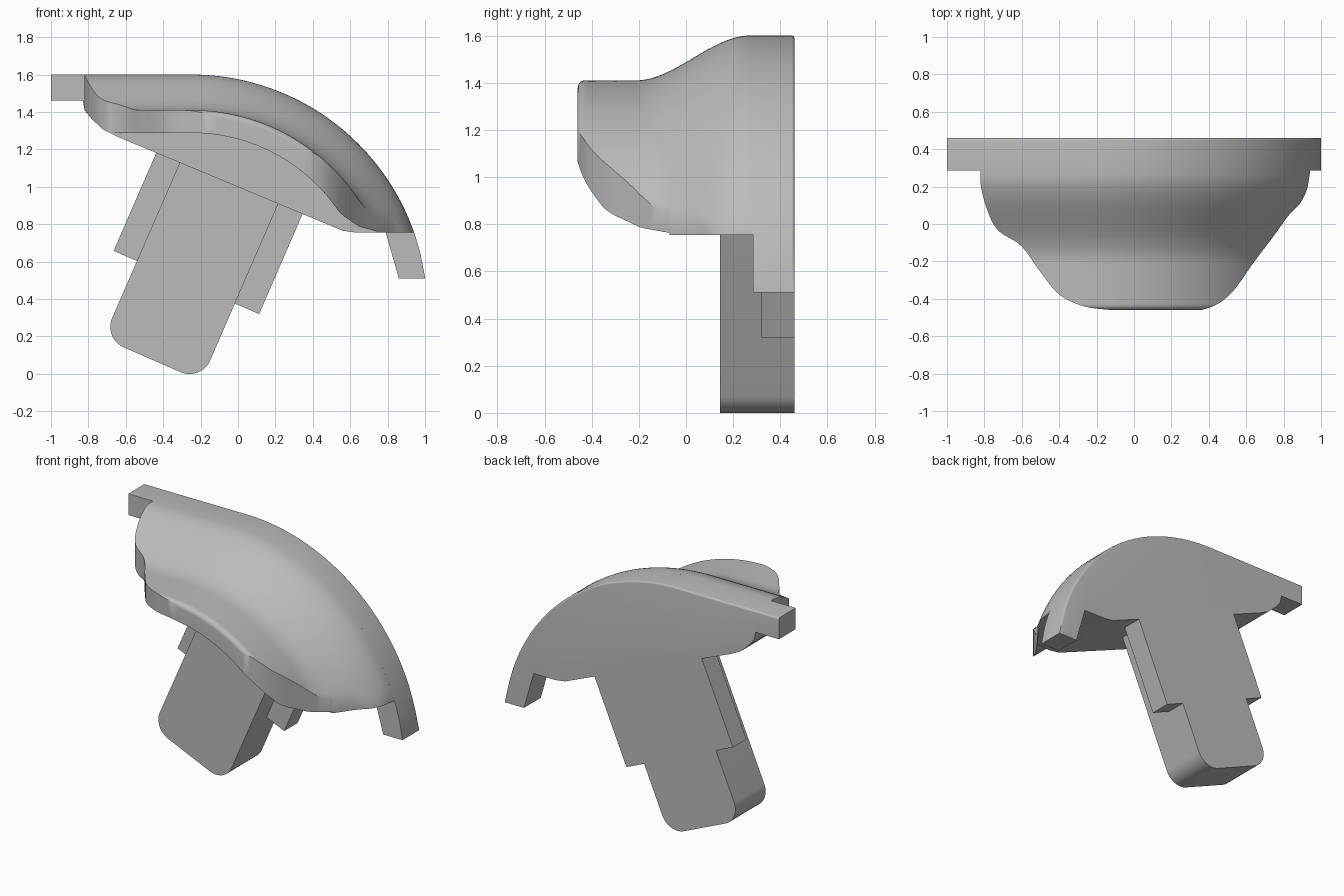
import bpy, bmesh, math

cube = bpy.data.objects.get("Cube")
if cube:
    bpy.data.objects.remove(cube)

grey = bpy.data.materials.new("plain grey")
grey.use_nodes = True
grey.diffuse_color = (0.5, 0.5, 0.5, 1)
grey.node_tree.nodes["Principled BSDF"].inputs["Base Color"].default_value = (0.5, 0.5, 0.5, 1)

BACK, STEP, WALL, FRONT = 0.46, 0.285, -0.07, -0.46   # depth planes
ARC_X, ARC_Z, ARC_R = -0.25, 0.337, 1.263             # crown arc
DROP = 0.19                                           # front step of the crown


def linear(points, x):
    for (x0, z0), (x1, z1) in zip(points, points[1:]):
        if x <= x1:
            return z0 + (z1 - z0) * max(0, x - x0) / (x1 - x0)
    return points[-1][1]


def smooth(points, x):
    """Cubic interpolation through the points."""
    n = len(points)
    x = min(max(x, points[0][0]), points[-1][0])

    def slope(i):
        a, b = points[max(i - 1, 0)], points[min(i + 1, n - 1)]
        return (b[1] - a[1]) / (b[0] - a[0])
    for i in range(n - 1):
        (x0, y0), (x1, y1) = points[i], points[i + 1]
        if x <= x1:
            h = x1 - x0
            t = (x - x0) / h
            return ((2 * t**3 - 3 * t**2 + 1) * y0 + (t**3 - 2 * t**2 + t) * h * slope(i)
                    + (3 * t**2 - 2 * t**3) * y1 + (t**3 - t**2) * h * slope(i + 1))


def finish(name, bm):
    bmesh.ops.remove_doubles(bm, verts=bm.verts, dist=0.00001)
    bmesh.ops.recalc_face_normals(bm, faces=bm.faces)
    mesh = bpy.data.meshes.new(name)
    bm.to_mesh(mesh)
    bm.free()
    mesh.materials.append(grey)
    obj = bpy.data.objects.new(name, mesh)
    bpy.context.collection.objects.link(obj)
    bpy.ops.object.select_all(action='DESELECT')
    obj.select_set(True)
    bpy.context.view_layer.objects.active = obj
    bpy.ops.object.shade_smooth_by_angle(angle=math.radians(32))
    return obj


def crown(x, d):
    """Height of the crown, sunk by d along its normal."""
    r = ARC_R - d
    return ARC_Z + (r if x < ARC_X else math.sqrt(max(0, r * r - (x - ARC_X) ** 2)))


def loft(name, stations, bottom):
    """Solid between crown and underside; stations are (y, sink, x samples)."""
    bm = bmesh.new()
    rows = []
    for y, d, xs in stations:
        low = [bm.verts.new((x, y, bottom(x))) for x in xs]
        top = [bm.verts.new((x, y, max(crown(x, d), bottom(x) + 0.001))) for x in xs]
        rows.append((low, top))
    n = len(rows[0][0])
    for (l0, t0), (l1, t1) in zip(rows, rows[1:]):
        for a, b in ((l0, l1), (t0, t1)):
            for i in range(n - 1):
                bm.faces.new((a[i], a[i + 1], b[i + 1], b[i]))
        for i in (0, n - 1):
            bm.faces.new((l0[i], t0[i], t1[i], l1[i]))
    for low, top in (rows[0], rows[-1]):
        for i in range(n - 1):
            bm.faces.new((low[i], low[i + 1], top[i + 1], top[i]))
    return finish(name, bm)


# Outlines: underside, plan view sides
base = [(-0.82, 1.41), (-0.78, 1.36), (-0.72, 1.305), (-0.65, 1.27),
        (0.5, 0.79), (0.56, 0.765), (0.63, 0.755), (0.95, 0.755)]
flange_base = ([(-1, 1.46), (-0.83, 1.46)] + base[:-1]
               + [(0.79, 0.755), (0.86, 0.51), (1, 0.51)])
lip_flare = [(0.5, 0.9), (0.57, 0.84), (0.65, 0.785), (0.77, 0.757)]
left_plan = [(-0.46, -0.12), (-0.45, -0.22), (-0.43, -0.3), (-0.377, -0.4), (-0.25, -0.505),
             (-0.11, -0.61), (-0.04, -0.72), (0.05, -0.775), (0.2, -0.818), (0.3, -0.82)]
right_plan = [(-0.46, 0.36), (-0.445, 0.41), (-0.415, 0.468), (-0.35, 0.537),
              (-0.2, 0.644), (-0.06, 0.75), (0.05, 0.83), (0.14, 0.91), (0.3, 0.945)]


def sink(y):
    s = min(max((0.27 - y) / 0.48, 0), 1)
    round_r = 0.03
    t = max(0, FRONT + round_r - y)
    return DROP * s * s * (3 - 2 * s) + round_r - math.sqrt(max(0, round_r**2 - t * t))


def shell_stations(ys, count=72):
    out = []
    for y in ys:
        d = sink(y)
        reach = ARC_X + math.sqrt((ARC_R - d) ** 2 - (0.755 - ARC_Z) ** 2)
        x0 = smooth(left_plan, y)
        x1 = min(reach, smooth(right_plan, y))
        out.append((y, d, [x0 + (x1 - x0) * i / count for i in range(count + 1)]))
    return out


def lip_bottom(x):
    z = crown(x, 0.312)
    if x > 0.5:
        z = max(z, linear(lip_flare, x))
    return max(z, linear(base, x))


# Back flange with its two end arms
xs = sorted({round(-1 + i / 40, 4) for i in range(81)} | {p[0] for p in flange_base} | {-0.821})
edge = 0.012
flange_rows = [(STEP, 0, xs)] + [
    (BACK - edge + edge * math.sin(a), edge * (1 - math.cos(a)), xs)
    for a in (math.pi / 8 * k for k in range(5))]
loft("back_flange", flange_rows, lambda x: linear(flange_base, x))

# Main body and overhanging front lip
loft("main_body", shell_stations([WALL + (STEP - WALL) * i / 24 for i in range(25)]),
     lambda x: linear(base, x))
loft("front_lip", shell_stations([FRONT + (WALL - FRONT) * (i / 28) ** 2 for i in range(29)]),
     lip_bottom)


# Tilted stalk and its side wings
TILT = math.radians(23.5)


def tilted_block(name, v0, v1, u0, u1, y0, y1, r=0):
    pts = [(v0, u1), (v1, u1)]
    if r:
        for cx, start in ((v1 - r, 0), (v0 + r, -math.pi / 2)):
            for k in range(13):
                a = start - k * math.pi / 24
                pts.append((cx + r * math.cos(a), u0 + r + r * math.sin(a)))
    else:
        pts += [(v1, u0), (v0, u0)]
    c, s = math.cos(TILT), math.sin(TILT)
    bm = bmesh.new()
    face = bm.faces.new([bm.verts.new((v * c + u * s, y0, u * c - v * s)) for v, u in pts])
    grown = bmesh.ops.extrude_face_region(bm, geom=[face], use_keep_orig=True)
    for e in grown["geom"]:
        if isinstance(e, bmesh.types.BMVert):
            e.co.y = y1
    return finish(name, bm)


tilted_block("stalk", -0.736, -0.165, -0.114, 0.97, 0.145, BACK, 0.12)
tilted_block("stalk_wings", -0.872, -0.024, 0.338, 0.97, 0.32, BACK)
